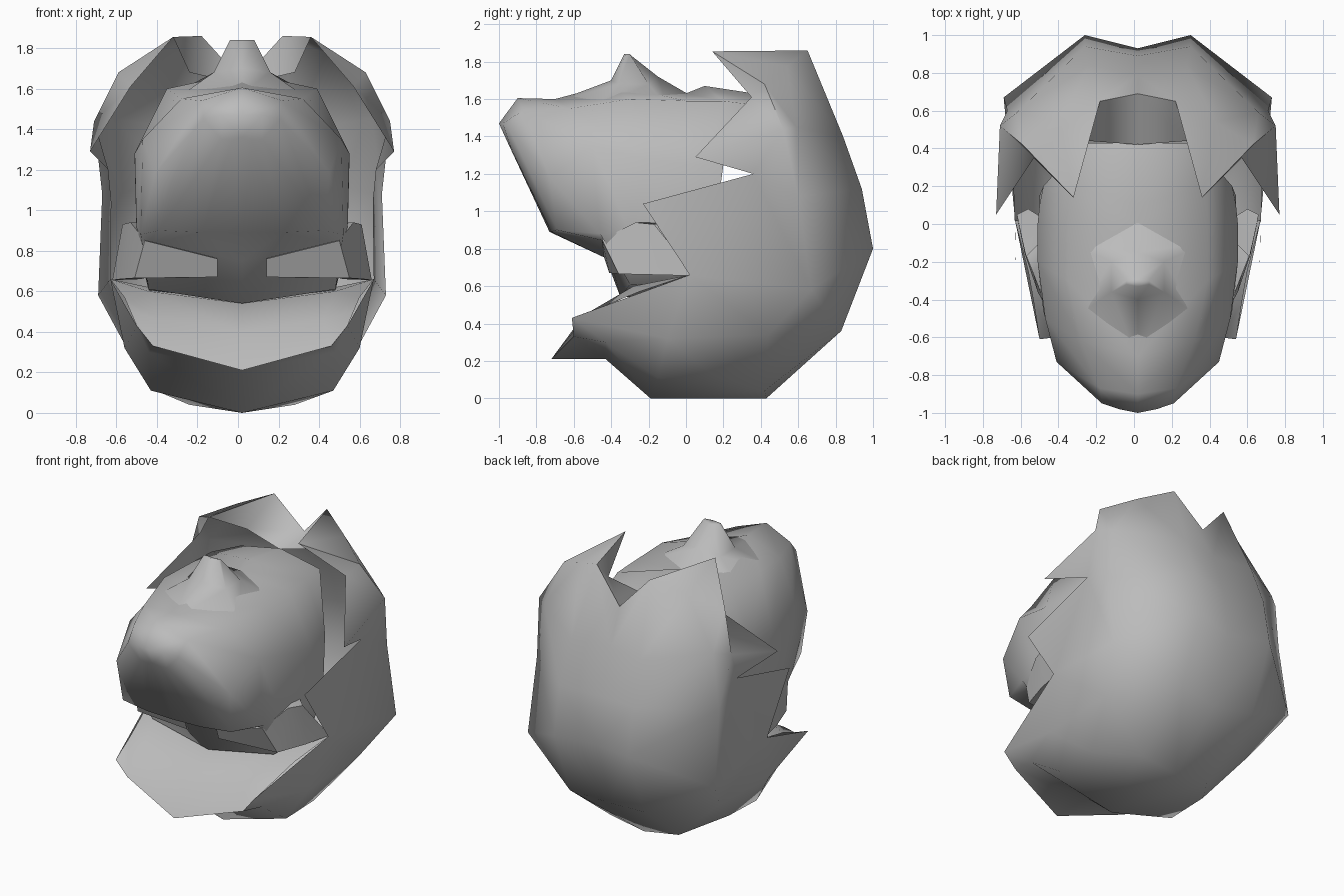
import bpy, bmesh, math

old = bpy.data.objects.get("Cube")
if old:
    bpy.data.objects.remove(old, do_unlink=True)

CENTRE_X = 0.02

grey = bpy.data.materials.new("plain_grey")
grey.use_nodes = True
grey.diffuse_color = (0.5, 0.5, 0.5, 1)
grey.node_tree.nodes["Principled BSDF"].inputs["Base Color"].default_value = (0.5, 0.5, 0.5, 1)


def loft(bm, rows):
    """Skin rows of points with quads and return the vertices as a grid."""
    grid = [[bm.verts.new(p) for p in row] for row in rows]
    for low, high in zip(grid, grid[1:]):
        for i in range(len(low) - 1):
            bm.faces.new((low[i], low[i + 1], high[i + 1], high[i]))
    return grid


def finish(name, bm, angle=50):
    """Mirror one modelled half and shade it smooth."""
    bmesh.ops.recalc_face_normals(bm, faces=bm.faces)
    widest = max(bm.faces, key=lambda f: f.calc_center_median().x)
    if widest.normal.x < 0:
        bmesh.ops.reverse_faces(bm, faces=bm.faces)
    mesh = bpy.data.meshes.new(name)
    bm.to_mesh(mesh)
    bm.free()
    mesh.materials.append(grey)
    part = bpy.data.objects.new(name, mesh)
    part.location.x = CENTRE_X
    bpy.context.collection.objects.link(part)
    mirror = part.modifiers.new("Mirror", 'MIRROR')
    mirror.use_clip = True
    bpy.ops.object.select_all(action='DESELECT')
    part.select_set(True)
    bpy.context.view_layer.objects.active = part
    bpy.ops.object.modifier_apply(modifier=mirror.name)
    bpy.ops.object.shade_smooth_by_angle(angle=math.radians(angle))


# Hood: cross-sections from the base up, each from the back centre to the side rim
bm = bmesh.new()
hood = loft(bm, [
    [(0, .43, 0), (.26, .42, .04), (.45, .15, .12), (.45, -.15, .11)],
    [(0, .79, .33), (.28, .83, .36), (.58, .44, .34), (.58, -.1, .32)],
    [(0, .93, .78), (.28, 1, .8), (.71, .67, .58), (.65, .02, .66)],
    [(0, .89, 1.1), (.28, .94, 1.12), (.69, .6, 1.08), (.66, .36, 1.2)],
    [(0, .79, 1.4), (.26, .84, 1.4), (.64, .59, 1.45), (.73, .52, 1.44)],
    [(0, .69, 1.64), (.2, .65, 1.86), (.41, .54, 1.775), (.61, .42, 1.68)],
])
base, lower, middle, upper, brow, crown = hood
low_prong = bm.verts.new((.645, -.23, 1.04))
high_prong = bm.verts.new((.75, .05, 1.29))
tuft = bm.verts.new((.34, .14, 1.855))
notch = bm.verts.new((.55, .35, 1.61))
groove = bm.verts.new((0, .42, 1.62))
groove_side = bm.verts.new((.26, .44, 1.68))
base_front = bm.verts.new((0, -.19, 0))
throat = bm.verts.new((0, -.43, .21))
throat_side = bm.verts.new((.46, -.43, .3))
chin_corner = bm.verts.new((.52, -.61, .43))
chin_edge = bm.verts.new((.44, -.6, .33))
chin_tip = bm.verts.new((0, -.72, .21))

for corners in (
    (middle[3], low_prong, upper[3]),
    (upper[3], high_prong, brow[3]),
    (brow[3], high_prong, notch),
    (brow[3], notch, crown[3]),
    (crown[3], notch, tuft),
    (crown[2], crown[3], tuft),
    (crown[1], crown[2], tuft),
    (crown[1], tuft, groove_side),
    (crown[0], crown[1], groove_side, groove),
    (*base, base_front),
    (base_front, base[3], throat_side, throat),
    (base[3], lower[3], throat_side),
    (lower[3], middle[3], chin_corner, throat_side),
    (throat, throat_side, chin_edge, chin_tip),
    (throat_side, chin_corner, chin_edge),
):
    bm.faces.new(corners)
finish("hood", bm, angle=65)

# Chin lip: sloping band from the front edge up to the neck
bm = bmesh.new()
loft(bm, [
    [(0, -.72, .21), (.44, -.6, .33), (.52, -.61, .43)],
    [(0, -.58, .4), (.4, -.52, .46), (.55, -.42, .5)],
    [(0, -.33, .54), (.46, -.28, .6), (.58, -.25, .57)],
    [(0, -.1, .56), (.46, 0, .62), (.65, .02, .66)],
])
finish("chin_lip", bm, angle=80)

# Head: open mask, sections from the nose back, each from the top centre to the underside
bm = bmesh.new()
head = loft(bm, [
    [(0, -1, 1.47), (.1, -.98, 1.47), (.19, -.95, 1.45), (.1, -.94, 1.35), (.05, -.94, 1.34), (0, -.95, 1.36)],
    [(0, -.9, 1.605), (.2, -.87, 1.54), (.43, -.73, 1.18), (.41, -.69, .9), (.2, -.72, .89), (0, -.73, .89)],
    [(0, -.7, 1.6), (.3, -.62, 1.55), (.49, -.5, 1.35), (.5, -.46, .88), (.43, -.43, .84), (0, -.43, .75)],
    [(0, -.4, 1.68), (.37, -.3, 1.6), (.53, -.2, 1.28), (.52, -.3, .88), (.46, -.3, .61), (0, -.35, .54)],
    [(0, 0, 1.63), (.37, 0, 1.59), (.53, 0, 1.25), (.52, -.05, .85), (.46, -.1, .6), (0, -.1, .55)],
    [(0, .1, 1.67), (.36, .2, 1.59), (.52, .1, 1.25), (.52, .08, .86), (.46, 0, .61), (0, 0, .55)],
    [(0, .43, 1.62), (.3, .43, 1.56), (.5, .2, 1.25), (.52, .15, .88), (.46, .1, .62), (0, .1, .56)],
])
bm.faces.new(head[0])
finish("head", bm, angle=70)

# Crest: blunt peak that flares into the forehead
bm = bmesh.new()
crest = loft(bm, [
    [(0, -.72, 1.58), (.34, -.5, 1.54), (.36, -.1, 1.56), (0, .04, 1.61)],
    [(0, -.4, 1.7), (.14, -.36, 1.68), (.14, -.2, 1.68), (0, -.15, 1.72)],
    [(0, -.33, 1.84), (.06, -.32, 1.84), (.06, -.3, 1.84), (0, -.29, 1.83)],
])
bm.faces.new(crest[-1])
finish("crest", bm, angle=80)

# Cheek flaps: wedges wrapped around the jaw corners
bm = bmesh.new()
loft(bm, [
    [(.12, -.3, .67), (.42, -.2, .68), (.5, .03, .66), (.58, .08, .66)],
    [(.12, -.41, .67), (.53, -.36, .665), (.6, -.15, .66), (.64, .05, .655)],
    [(.12, -.44, .76), (.48, -.45, .85), (.55, -.27, .94), (.59, -.17, .93)],
    [(.12, -.3, .77), (.42, -.25, .86), (.5, -.15, .94), (.52, -.1, .93)],
])
finish("cheek_flaps", bm, angle=65)
